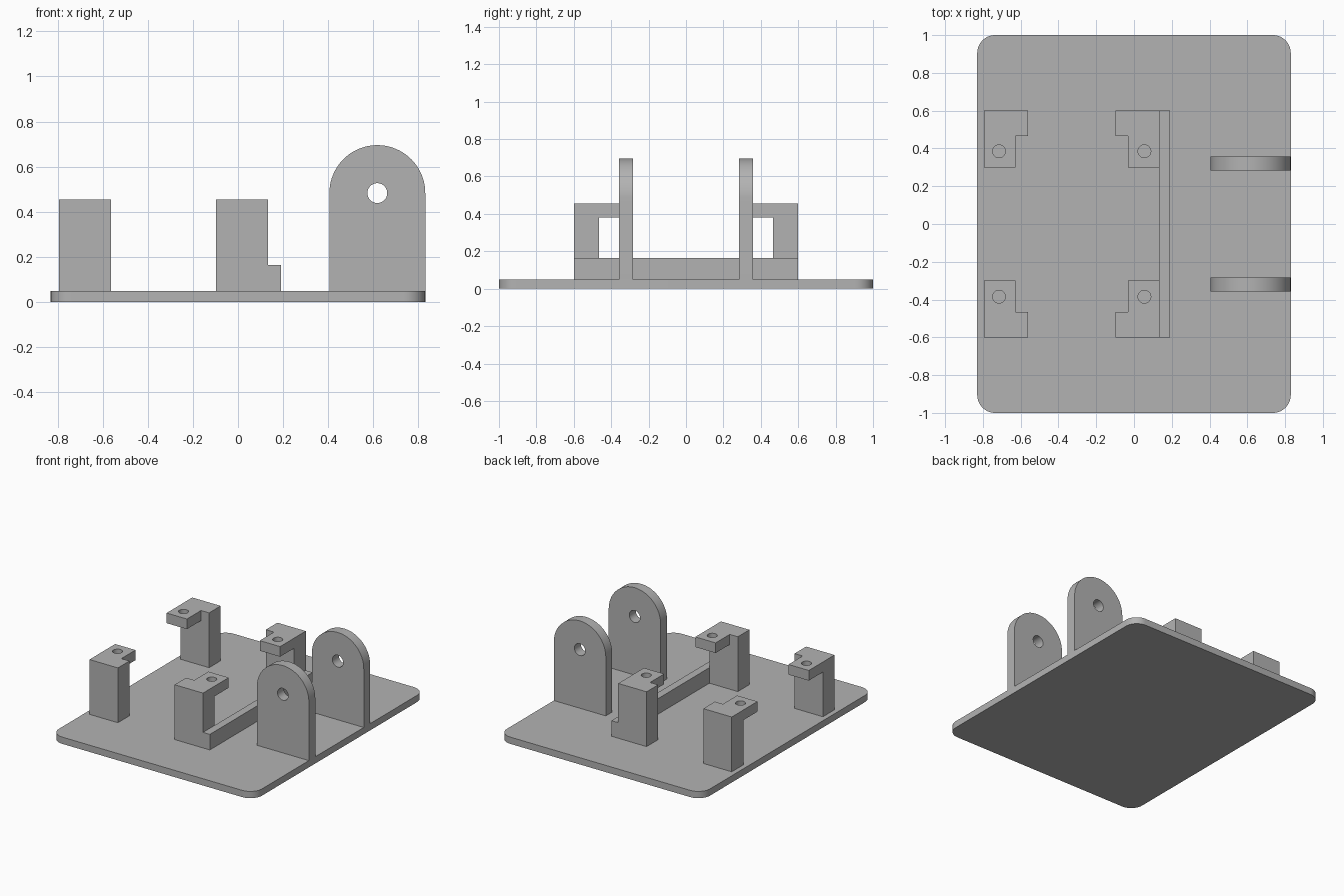
import bpy
import bmesh
from math import cos, sin, pi, radians
from mathutils import Vector

if "Cube" in bpy.data.objects:
    bpy.data.objects.remove(bpy.data.objects["Cube"])

grey = bpy.data.materials.new("light_grey")
grey.use_nodes = True
colour = (0.45, 0.45, 0.45, 1)
grey.diffuse_color = colour
grey.node_tree.nodes["Principled BSDF"].inputs["Base Color"].default_value = colour


def prism(name, points, depth):
    """Extrude a closed 3D outline along the depth vector."""
    bm = bmesh.new()
    face = bm.faces.new([bm.verts.new(p) for p in points])
    new = bmesh.ops.extrude_face_region(bm, geom=[face])["geom"]
    bmesh.ops.translate(bm, vec=Vector(depth),
                        verts=[v for v in new if isinstance(v, bmesh.types.BMVert)])
    bmesh.ops.recalc_face_normals(bm, faces=bm.faces)
    mesh = bpy.data.meshes.new(name)
    bm.to_mesh(mesh)
    bm.free()
    mesh.materials.append(grey)
    obj = bpy.data.objects.new(name, mesh)
    bpy.context.collection.objects.link(obj)
    return obj


def box(name, x, y, z):
    outline = [(x[0], y[0], z[0]), (x[1], y[0], z[0]), (x[1], y[1], z[0]), (x[0], y[1], z[0])]
    return prism(name, outline, (0, 0, z[1] - z[0]))


def arc(cx, cy, r, start, end, steps):
    angles = [radians(start + (end - start) * i / steps) for i in range(steps + 1)]
    return [(cx + r * cos(a), cy + r * sin(a)) for a in angles]


def cut(obj, cutter):
    """Subtract a helper solid, then discard it."""
    bpy.context.view_layer.objects.active = obj
    mod = obj.modifiers.new("cut", "BOOLEAN")
    mod.operation = "DIFFERENCE"
    mod.solver = "EXACT"
    mod.object = cutter
    bpy.ops.object.modifier_apply(modifier=mod.name)
    bpy.data.objects.remove(cutter)


def smooth(obj):
    bpy.ops.object.select_all(action="DESELECT")
    obj.select_set(True)
    bpy.context.view_layer.objects.active = obj
    bpy.ops.object.shade_smooth_by_angle(angle=radians(30))


TOP = 0.05          # upper face of the base
HALF_X = 0.83
CORNER = 0.095

# Base plate with rounded corners
outline = []
for i, (sx, sy) in enumerate([(1, 1), (-1, 1), (-1, -1), (1, -1)]):
    outline += arc(sx * (HALF_X - CORNER), sy * (1 - CORNER), CORNER, 90 * i, 90 * i + 90, 12)
smooth(prism("base_plate", [(x, y, 0) for x, y in outline], (0, 0, TOP)))

# Four corner brackets: a post with a narrower drilled tab, mirrored both ways
MID_X = -0.33
for sx, side in ((1, "left"), (-1, "right")):
    for sy, end in ((1, "back"), (-1, "front")):
        outer, inner = MID_X + sx * 0.464, MID_X + sx * 0.232
        profile = [(0.6, TOP), (0.6, 0.455), (0.3, 0.455), (0.3, 0.38), (0.465, 0.38), (0.465, TOP)]
        bracket = prism(f"bracket_{end}_{side}", [(outer, sy * y, z) for y, z in profile],
                        (inner - outer, 0, 0))
        tab = MID_X + sx * 0.298
        cut(bracket, box("notch", sorted((tab, inner - sx * 0.1)),
                         sorted((sy * 0.2, sy * 0.465)), (0.3, 0.6)))
        hole = arc(MID_X + sx * 0.385, sy * 0.385, 0.034, 0, 352.5, 47)
        cut(bracket, prism("drill", [(x, y, 0.3) for x, y in hole], (0, 0, 0.3)))
        smooth(bracket)

# Low rail along the left brackets
box("rail", (0.134, 0.19), (-0.6, 0.6), (TOP, 0.165))

# Two upright pivot lugs with rounded tops and a cross hole
LUG_X, LUG_Z, LUG_R = 0.6175, 0.483, 0.2125
for sy, end in ((1, "back"), (-1, "front")):
    shape = [(LUG_X - LUG_R, TOP), (LUG_X + LUG_R, TOP)] + arc(LUG_X, LUG_Z, LUG_R, 0, 180, 40)
    lug = prism(f"pivot_lug_{end}", [(x, sy * 0.283, z) for x, z in shape], (0, sy * 0.075, 0))
    hole = arc(LUG_X, LUG_Z, 0.044, 0, 352.5, 47)
    cut(lug, prism("drill", [(x, sy * 0.2, z) for x, z in hole], (0, sy * 0.25, 0)))
    smooth(lug)
